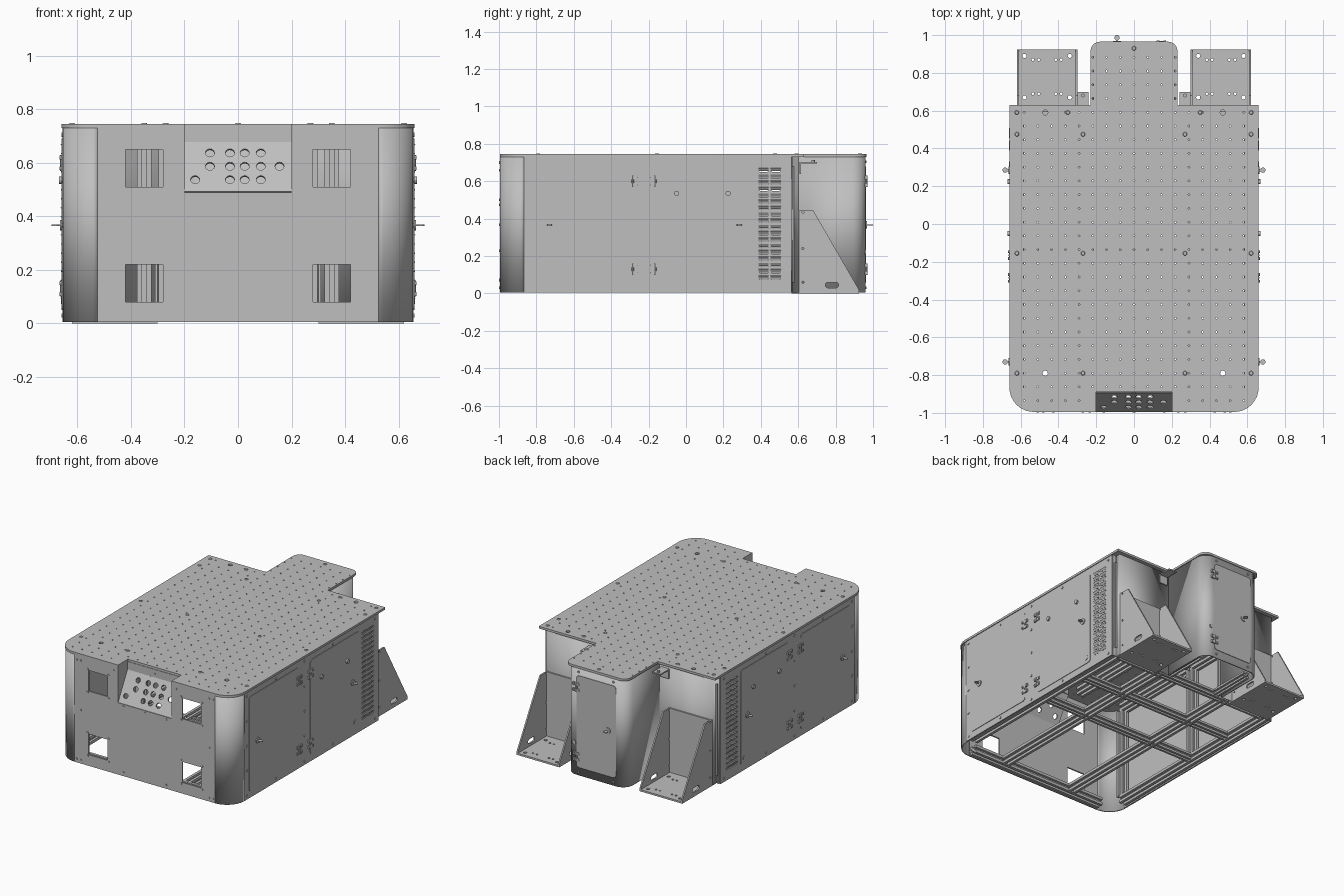
import bpy, bmesh, math
from mathutils import Vector, Matrix

cube = bpy.data.objects.get("Cube")
if cube:
    bpy.data.objects.remove(cube, do_unlink=True)

grey = bpy.data.materials.new("light grey metal")
grey.use_nodes = True
COLOR = (0.52, 0.52, 0.52, 1)
grey.diffuse_color = COLOR
grey.node_tree.nodes["Principled BSDF"].inputs["Base Color"].default_value = COLOR
X, Y, Z = Vector((1, 0, 0)), Vector((0, 1, 0)), Vector((0, 0, 1))
made = []


def add(name, bm):
    bmesh.ops.remove_doubles(bm, verts=bm.verts, dist=1e-5)
    bmesh.ops.recalc_face_normals(bm, faces=bm.faces)
    mesh = bpy.data.meshes.new(name)
    bm.to_mesh(mesh)
    bm.free()
    mesh.materials.append(grey)
    ob = bpy.data.objects.new(name, mesh)
    bpy.context.collection.objects.link(ob)
    made.append(ob)
    return ob


def circle(x, y, r, n=12):
    return [(x + r * math.cos(math.tau * i / n), y + r * math.sin(math.tau * i / n)) for i in range(n)]


def arc(cx, cy, r, a0, n=8):
    return [(cx + r * math.cos(math.radians(a0 + 90 * i / n)),
             cy + r * math.sin(math.radians(a0 + 90 * i / n))) for i in range(n + 1)]


def rect(x0, x1, y0, y1, r=0.0):
    if not r:
        return [(x0, y0), (x1, y0), (x1, y1), (x0, y1)]
    return (arc(x1 - r, y1 - r, r, 0, 4) + arc(x0 + r, y1 - r, r, 90, 4)
            + arc(x0 + r, y0 + r, r, 180, 4) + arc(x1 - r, y0 + r, r, 270, 4))


def sheet(name, outline, holes, origin, u, v, t=0.01):
    """Flat plate centred on the plane through origin spanned by u and v, with holes."""
    curve = bpy.data.curves.new(name, "CURVE")
    curve.dimensions, curve.fill_mode, curve.extrude = "2D", "BOTH", t / 2
    for loop in [outline] + holes:
        sp = curve.splines.new("POLY")
        sp.points.add(len(loop) - 1)
        for p, c in zip(sp.points, loop):
            p.co = (c[0], c[1], 0, 1)
        sp.use_cyclic_u = True
    tmp = bpy.data.objects.new(name, curve)
    bpy.context.collection.objects.link(tmp)
    bpy.context.view_layer.update()
    mesh = bpy.data.meshes.new_from_object(tmp.evaluated_get(bpy.context.evaluated_depsgraph_get()))
    bm = bmesh.new()
    bm.from_mesh(mesh)
    bpy.data.objects.remove(tmp, do_unlink=True)
    m = Matrix((u, v, u.cross(v))).transposed().to_4x4()
    m.translation = origin
    bm.transform(m)
    return add(name, bm)


def strip(name, path, z0, z1, t=0.01):
    """Upright bent sheet that follows a plan path."""
    bm = bmesh.new()
    rows = [[bm.verts.new((x, y, z)) for x, y in path] for z in (z0, z1)]
    for i in range(len(path) - 1):
        bm.faces.new((rows[0][i], rows[0][i + 1], rows[1][i + 1], rows[1][i]))
    ob = add(name, bm)
    mod = ob.modifiers.new("thickness", "SOLIDIFY")
    mod.thickness, mod.offset = t, 0


def cyl(bm, c, axis, r, h, n=12, r2=None):
    m = Matrix.Translation(c) @ axis.to_track_quat("Z", "Y").to_matrix().to_4x4()
    bmesh.ops.create_cone(bm, cap_ends=True, segments=n, radius1=r, radius2=r if r2 is None else r2, depth=h, matrix=m)


def box(bm, c, size, rot=Matrix()):
    bmesh.ops.create_cube(bm, size=1, matrix=Matrix.Translation(c) @ rot @ Matrix.Diagonal((*size, 1)))


def rail(bm, a, b, w=0.055):
    """Slotted square extrusion from a to b."""
    a, b, h = Vector(a), Vector(b), w / 2
    q = (b - a).to_track_quat("Z", "Y")
    side = [(-h, -h), (-h / 3, -h), (-h / 3, -h / 2.5), (h / 3, -h / 2.5), (h / 3, -h)]
    prof = [Matrix.Rotation(k * math.pi / 2, 3, "Z") @ Vector((*p, 0)) for k in range(4) for p in side]
    lo, hi = ([bm.verts.new(e + q @ p) for p in prof] for e in (a, b))
    for i in range(len(prof)):
        j = (i + 1) % len(prof)
        bm.faces.new((lo[i], lo[j], hi[j], hi[i]))
    bm.faces.new(lo[::-1])
    bm.faces.new(hi)


# top plate: rounded front, control notch, rear tab, grid of holes
right_edge = ([(0.2, -0.89), (0.2, -0.995)] + arc(0.53, -0.865, 0.13, 270) + [(0.66, 0.63), (0.23, 0.63)]
              + arc(0.18, 0.915, 0.05, 0))
outline = right_edge + [(-x, y) for x, y in reversed(right_edge)]
holes = [circle(s * 0.47, y, 0.014) for s in (-1, 1) for y in (0.59, -0.79)]
for i in range(-8, 9):
    for j in range(26):
        x, y = i * 0.0727, -0.935 + j * 0.0727
        if (y < 0.6 or abs(x) < 0.22 and y < 0.9) and (abs(x) > 0.22 or y > -0.87) \
                and min(abs(abs(x) - 0.47) + abs(y - c) for c in (0.59, -0.79)) > 0.045:
            holes.append(circle(x, y, 0.005, 6))
sheet("top_plate", outline, holes, (0, 0, 0.7375), X, Y, 0.015)

# front wall with four windows and the control recess
front = [(-0.525, 0.005), (0.525, 0.005), (0.525, 0.73), (0.2, 0.73), (0.2, 0.49), (-0.2, 0.49), (-0.2, 0.73), (-0.525, 0.73)]
windows = [rect(s * 0.35 - 0.07, s * 0.35 + 0.07, z, z + 0.14) for s in (-1, 1) for z in (0.08, 0.51)]
sheet("front_wall", front, windows, (0, -0.99, 0), X, Z)

# sloped control panel, its upper wall and cheeks
slope = Vector((0, 0.1, 0.185))
knobs = [(-0.16, 0.535), (0.155, 0.585)] + [(x, z) for x in (-0.03, 0.025, 0.085) for z in (0.535, 0.585, 0.635)]
knobs += [(-0.105, 0.585), (-0.105, 0.635)]
stretch = slope.length / slope.z
sheet("control_panel", rect(-0.2, 0.2, 0, slope.length), [circle(x, (z - 0.49) * stretch, 0.017) for x, z in knobs],
      (0, -0.99, 0.49), X, slope.normalized())
sheet("control_upper_wall", rect(-0.2, 0.2, 0.675, 0.73), [], (0, -0.888, 0), X, Z)
for s in (-1, 1):
    sheet("control_cheek", [(-0.99, 0.49), (-0.885, 0.675), (-0.885, 0.73), (-0.99, 0.73)], [], (s * 0.203, 0, 0), Y, Z, 0.006)

# side walls, doors, vents, rounded front corners, rear walls and rear brackets
for s in (-1, 1):
    rows = [0.085 + 0.0338 * k for k in range(18)]
    vents = [rect(y - 0.026, y + 0.026, z - 0.009, z + 0.009, 0.006) for y in (0.415, 0.48) for z in rows]
    sheet("side_wall", rect(-0.865, 0.565, 0.005, 0.73), vents, (s * 0.65, 0, 0), Y, Z)
    bm = bmesh.new()
    for y in (0.415, 0.48):
        for z in rows:
            box(bm, (s * 0.656, y, z + 0.003), (0.003, 0.054, 0.018), Matrix.Rotation(s * 0.6, 4, "Y"))
    add("vent_louvers", bm)
    for y0, y1 in ((-0.82, -0.285), (-0.165, 0.355)):
        sheet("side_door", rect(y0, y1, 0.05, 0.69, 0.02), [], (s * 0.656, 0, 0), Y, Z, 0.005)
    strip("front_corner", [(s * x, y) for x, y in arc(0.525, -0.865, 0.125, 270, 12)], 0.005, 0.73)
    strip("rear_wall", [(s * 0.645, 0.565), (s * 0.62, 0.565), (s * 0.62, 0.6), (s * 0.22, 0.6)], 0.005, 0.73)

    gusset = [(0.565, 0), (0.925, 0), (0.925, 0.02), (0.68, 0.445), (0.565, 0.445)]
    bolts = [circle(y, z, 0.006, 8) for y in (0.585, 0.625) for z in (0.06, 0.24, 0.435)]
    for x in (0.305, 0.615):
        sheet("bracket_gusset", gusset, bolts + [rect(0.745, 0.815, 0.03, 0.06, 0.014)], (s * x, 0, 0), Y, Z)
    mounts = [circle(0.46 + a * dx, 0.78 + b * dy, r) for a in (-1, 1) for b in (-1, 1)
              for dx, dy, r in ((0.12, 0.11, 0.011), (0.075, 0.09, 0.007), (0.045, 0.09, 0.007))]
    sheet("bracket_base", rect(0.305, 0.615, 0.57, 0.925), [[(s * x, y) for x, y in h] for h in mounts] if s > 0 else mounts,
          (0, 0, 0.006) if s > 0 else (-0.92, 0, 0.006), X, Y, 0.012)
    sheet("bracket_back", rect(0.305, 0.615, 0, 0.445), [], (0 if s > 0 else -0.92, 0.612, 0), X, Z)
    bm = bmesh.new()
    box(bm, (s * 0.27, 0.65, 0.70), (0.06, 0.1, 0.008))
    box(bm, (s * 0.27, 0.61, 0.67), (0.06, 0.008, 0.06))
    cyl(bm, (s * 0.27, 0.68, 0.708), Z, 0.01, 0.01)
    add("corner_bracket", bm)

# rear housing and its door
half = [(0.22, 0.6)] + arc(0.15, 0.885, 0.07, 0)
strip("rear_housing", half + [(-x, y) for x, y in reversed(half)], 0.005, 0.73)
sheet("rear_door", rect(-0.15, 0.145, 0.06, 0.68, 0.02), [], (0, 0.961, 0), X, Z, 0.005)


def lock(bm, c, out):
    """Lock barrel with a flat key standing out of it."""
    c = Vector(c)
    cyl(bm, c, out, 0.02, 0.016, 16)
    cyl(bm, c + out * 0.026, Z, 0.014, 0.005, 16)
    box(bm, c + out * 0.012, (0.012, 0.012, 0.005))


def hinge(bm, c, out):
    """Barrel with a pair of leaves and their screws."""
    c, along = Vector(c), Z.cross(out)
    cyl(bm, c, Z, 0.007, 0.06, 8)
    for k in (-1, 1):
        box(bm, c + Z * 0.02 * k, [0.05 if abs(a) > 0.5 else 0.01 for a in along[:2]] + [0.02])
        for j in (-1, 1):
            cyl(bm, c + Z * 0.02 * k + along * 0.018 * j + out * 0.004, out, 0.007, 0.008, 8)


# locks, hinges and buttons
bm = bmesh.new()
for s in (-1, 1):
    for y in (-0.73, 0.285):
        lock(bm, (s * 0.656, y, 0.367), X * s)
    for y in (-0.285, -0.165):
        for z in (0.13, 0.6):
            hinge(bm, (s * 0.658, y, z), X * s)
    for y in (-0.05, 0.225):
        cyl(bm, (s * 0.66, y, 0.535), X * s, 0.014, 0.018)
    cyl(bm, (s * 0.657, 0.315, 0.09), X * s, 0.017, 0.008)
lock(bm, (-0.09, 0.961, 0.367), Y)
for z in (0.13, 0.6):
    hinge(bm, (0.145, 0.963, z), Y)
cyl(bm, (0.165, 0.955, 0.22), Y, 0.015, 0.016)
add("locks_and_hinges", bm)

# bolts and screws
bm = bmesh.new()
tops = [(x, y) for x in (0.27, 0.62) for y in (0.475, -0.155, -0.79)] + [(0.35, 0.59), (0.62, 0.59)]
for x, y in [(s * x, y) for s in (-1, 1) for x, y in tops] + [(0, 0.93)]:
    cyl(bm, (x, y, 0.746), Z, 0.013, 0.006, 12, 0.009)
for s in (-1, 1):
    spots = [(y, z) for y in (-0.84, -0.53, -0.225, 0.08, 0.53) for z in (0.03, 0.705)]
    for y, z in spots + [(y, z) for y in (-0.84, -0.225) for z in (0.2, 0.367, 0.535)]:
        cyl(bm, (s * 0.656, y, z), X * s, 0.008, 0.006, 8)
    spots = [(x, z) for x in (0.48, 0.51) for z in (0.03, 0.7)] + [(0.235, 0.7), (0.16, 0.03), (0.16, 0.475), (0.48, 0.367)]
    spots += [(0.35 + a * 0.078, z + b * 0.078) for a in (-1, 1) for b in (-1, 1) for z in (0.15, 0.58)]
    for x, z in spots:
        cyl(bm, (s * x, -0.996, z), -Y, 0.007, 0.006, 8)
    for z in (0.03, 0.705):
        cyl(bm, (s * 0.13, 0.961, z), Y, 0.007, 0.006, 8)
cyl(bm, (0, -0.996, 0.475), -Y, 0.007, 0.006, 8)
cyl(bm, (0, -0.894, 0.7), -Y, 0.007, 0.006, 8)
add("screws", bm)

# inner frame of slotted extrusions
bm = bmesh.new()
for z in (0.035, 0.7):
    for s in (-1, 1):
        rail(bm, (s * 0.61, -0.84, z), (s * 0.61, 0.55, z))
        rail(bm, (s * 0.27, -0.85 if z > 0.5 else -0.93, z), (s * 0.27, 0.58, z))
        rail(bm, (s * 0.19, 0.58, z), (s * 0.19, 0.87, z), 0.04)
    for y in (-0.155, 0.2, 0.55):
        rail(bm, (-0.58, y, z), (0.58, y, z), 0.045)
rail(bm, (-0.52, -0.955, 0.035), (0.52, -0.955, 0.035))
for s in (-1, 1):
    for x, y in ((0.61, -0.84), (0.61, -0.155), (0.61, 0.55), (0.35, 0.55), (0.27, 0.55)):
        rail(bm, (s * x, y, 0.06), (s * x, y, 0.68))
add("inner_frame", bm)

# smooth the curved sheets, keep the edges sharp
bpy.ops.object.select_all(action="DESELECT")
for ob in made:
    ob.select_set(True)
bpy.context.view_layer.objects.active = made[0]
bpy.ops.object.shade_smooth_by_angle(angle=math.radians(30))
